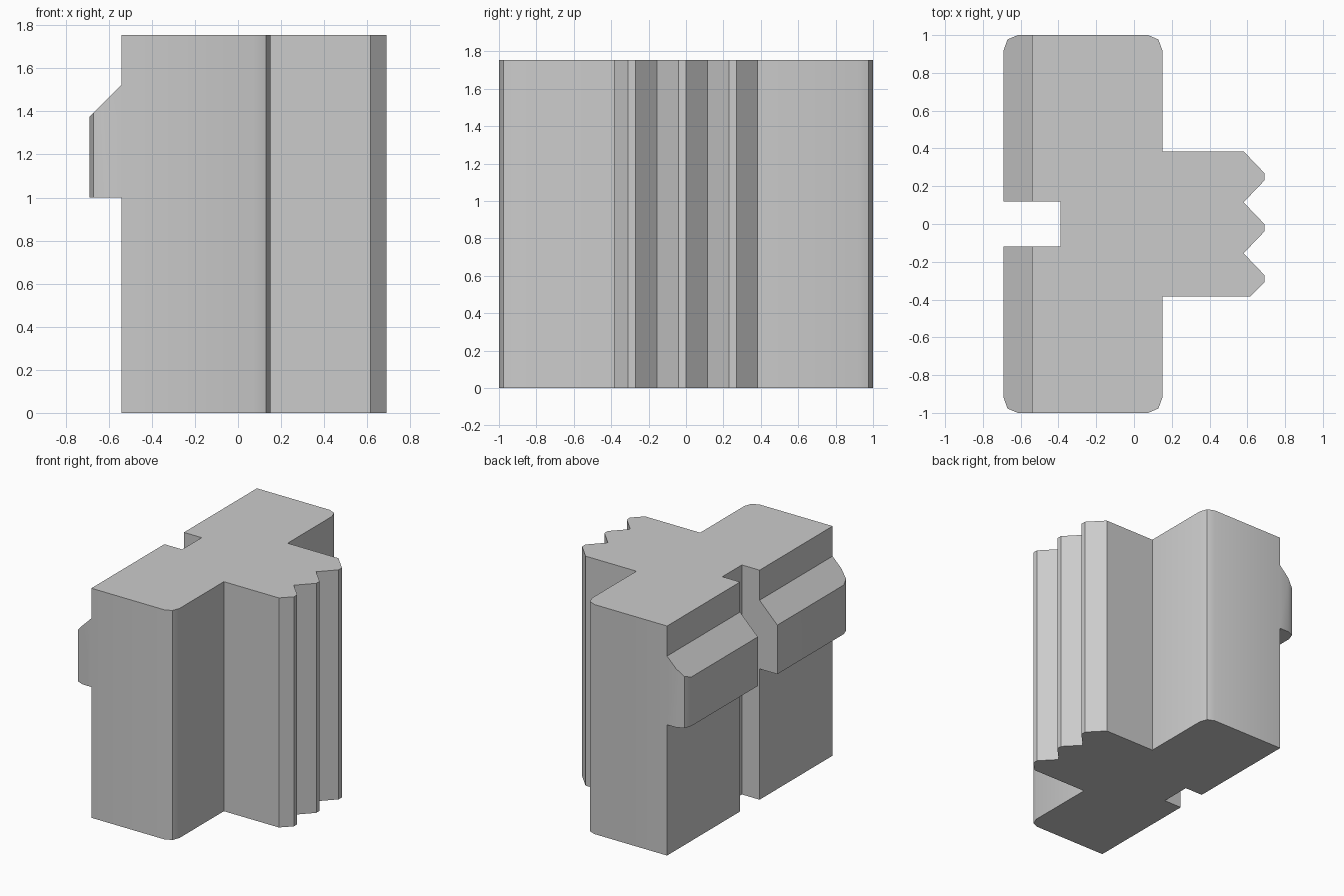
import bpy
import bmesh
import math
from mathutils import Vector

cube = bpy.data.objects.get("Cube")
if cube:
    bpy.data.objects.remove(cube, do_unlink=True)

grey = bpy.data.materials.new("plain grey")
grey.use_nodes = True
colour = (0.6, 0.6, 0.6, 1)
grey.diffuse_color = colour
grey.node_tree.nodes["Principled BSDF"].inputs["Base Color"].default_value = colour


def extrude_outline(name, points, offset):
    """Fill a closed outline and extrude it into a solid."""
    bm = bmesh.new()
    face = bm.faces.new([bm.verts.new(p) for p in points])
    result = bmesh.ops.extrude_face_region(bm, geom=[face])
    verts = [g for g in result["geom"] if isinstance(g, bmesh.types.BMVert)]
    bmesh.ops.translate(bm, verts=verts, vec=Vector(offset))
    bmesh.ops.recalc_face_normals(bm, faces=bm.faces)
    mesh = bpy.data.meshes.new(name)
    bm.to_mesh(mesh)
    bm.free()
    mesh.materials.append(grey)
    obj = bpy.data.objects.new(name, mesh)
    bpy.context.collection.objects.link(obj)
    return obj


HEIGHT = 1.755
BACK, WALL, SHOULDER, TIP, ROOT = -0.69, -0.54, 0.15, 0.69, 0.58

# Half of the slotted block, from slot to shoulder, with rounded corners
half = [(-0.39, 0.118), (BACK, 0.118), (BACK, 0.92), (-0.67, 0.977), (-0.615, 1),
        (0.075, 1), (0.129, 0.977), (SHOULDER, 0.92), (SHOULDER, 0.385)]

# Three teeth on the tongue, each with a narrow flat tip
teeth = []
for i in range(3):
    y = 0.385 - 0.27 * i
    teeth += [(ROOT, y), (TIP, y - 0.115), (TIP, y - 0.155)]
teeth.append((0.615, -0.385))

plan = half + teeth + [(x, -y) for x, y in reversed(half)]
body = extrude_outline("toothed_block", [(x, y, 0) for x, y in plan], (0, 0, HEIGHT))

# Side profile that leaves a sloped ledge standing out of the wall
profile = [(WALL, -0.1), (1, -0.1), (1, 2), (WALL, 2),
           (WALL, 1.525), (BACK - 0.05, 1.325), (BACK - 0.05, 1), (WALL, 1)]
cutter = extrude_outline("ledge_profile_cutter", [(x, -1.2, z) for x, z in profile], (0, 2.4, 0))
cutter.hide_render = True

trim = body.modifiers.new("ledge trim", "BOOLEAN")
trim.operation = "INTERSECT"
trim.solver = "EXACT"
trim.object = cutter

# Apply the trim and discard the cutter
bpy.ops.object.select_all(action="DESELECT")
body.select_set(True)
bpy.context.view_layer.objects.active = body
bpy.ops.object.modifier_apply(modifier=trim.name)
bpy.data.objects.remove(cutter, do_unlink=True)
bpy.ops.object.shade_smooth_by_angle(angle=math.radians(30))
